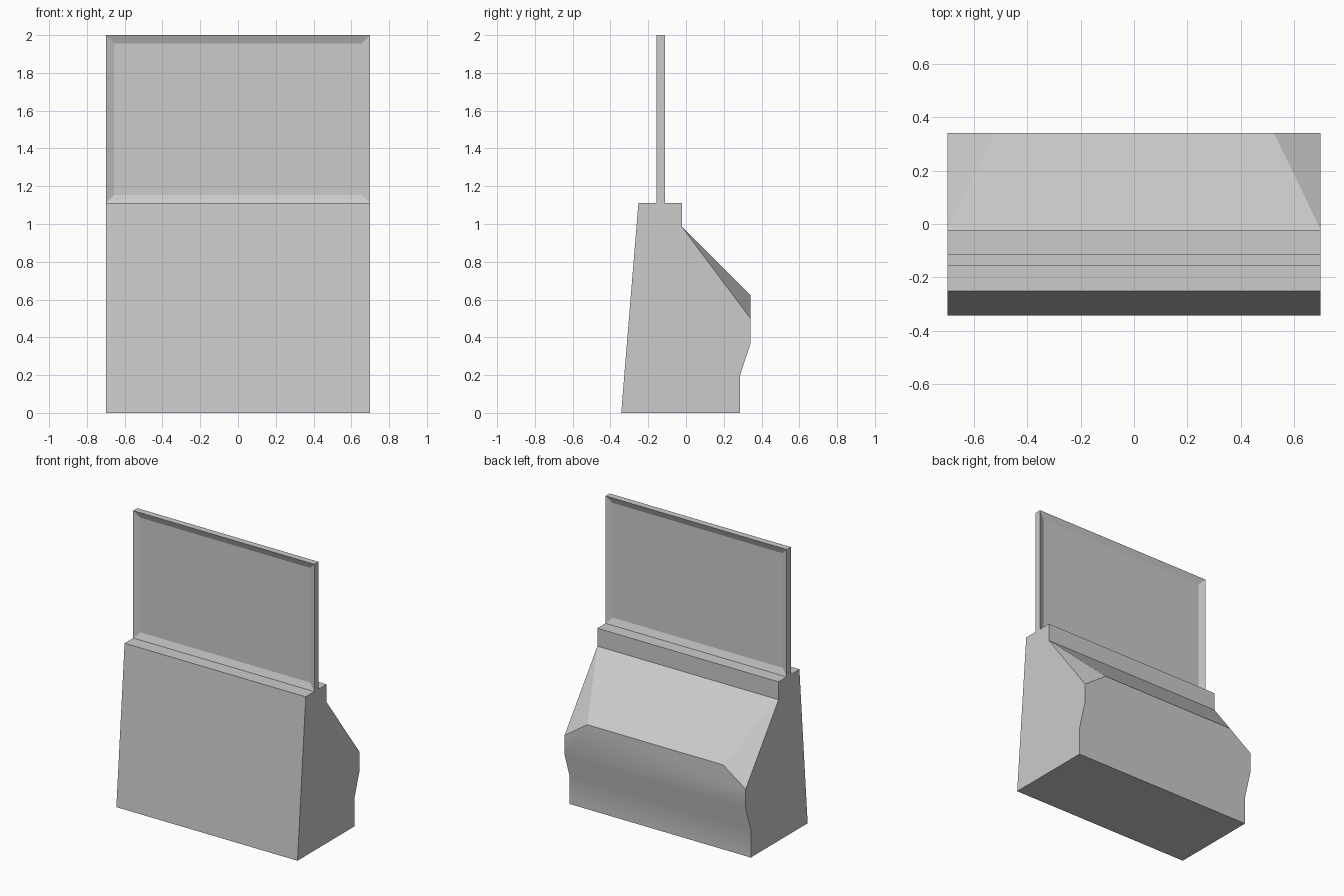
import bpy, bmesh, math

if "Cube" in bpy.data.objects:
    bpy.data.objects.remove(bpy.data.objects["Cube"])

W = 0.7  # half width of everything


def finish(name, bm):
    bmesh.ops.recalc_face_normals(bm, faces=bm.faces)
    mesh = bpy.data.meshes.new(name)
    bm.to_mesh(mesh)
    bm.free()
    obj = bpy.data.objects.new(name, mesh)
    bpy.context.collection.objects.link(obj)
    return obj


# Cabinet: side profile (y, z) swept across the width
profile = [(-0.343, 0), (0.285, 0), (0.285, 0.195), (0.341, 0.365),
           (0.341, 0.5), (-0.022, 0.985), (-0.022, 1.11), (-0.252, 1.11)]
bm = bmesh.new()
left = [bm.verts.new((-W, y, z)) for y, z in profile]
right = [bm.verts.new((W, y, z)) for y, z in profile]
bm.faces.new(left)
bm.faces.new(right)
n = len(profile)
for i in range(n):
    if i not in (3, 4):
        j = (i + 1) % n
        bm.faces.new((left[i], left[j], right[j], right[i]))

# Raised rear ridge with clipped triangular corners
ridge_l, ridge_r = [bm.verts.new((x, 0.341, 0.622)) for x in (-0.525, 0.525)]
bm.faces.new((left[3], left[4], ridge_l, ridge_r, right[4], right[3]))
bm.faces.new((ridge_l, left[5], right[5], ridge_r))
bm.faces.new((left[4], left[5], ridge_l))
bm.faces.new((right[4], ridge_r, right[5]))
cabinet = finish("cabinet", bm)
bpy.context.view_layer.objects.active = cabinet
cabinet.select_set(True)
bpy.ops.object.shade_smooth_by_angle(angle=math.radians(21))

# Screen panel: slab whose front and back are inset and sunk inwards
y0, y1, z0, z1 = -0.157, -0.112, 1.11, 2.0
bm = bmesh.new()
bmesh.ops.create_cube(bm, size=1)
for v in bm.verts:
    v.co.x *= 2 * W
    v.co.y = y0 if v.co.y < 0 else y1
    v.co.z = z0 if v.co.z < 0 else z1
bm.normal_update()
for face in [f for f in bm.faces if abs(f.normal.y) > 0.9]:
    bmesh.ops.inset_region(bm, faces=[face], thickness=0.063, depth=0)
    sink = face.normal.y * -0.018
    for v in face.verts:
        v.co.y += sink
finish("screen_panel", bm)
